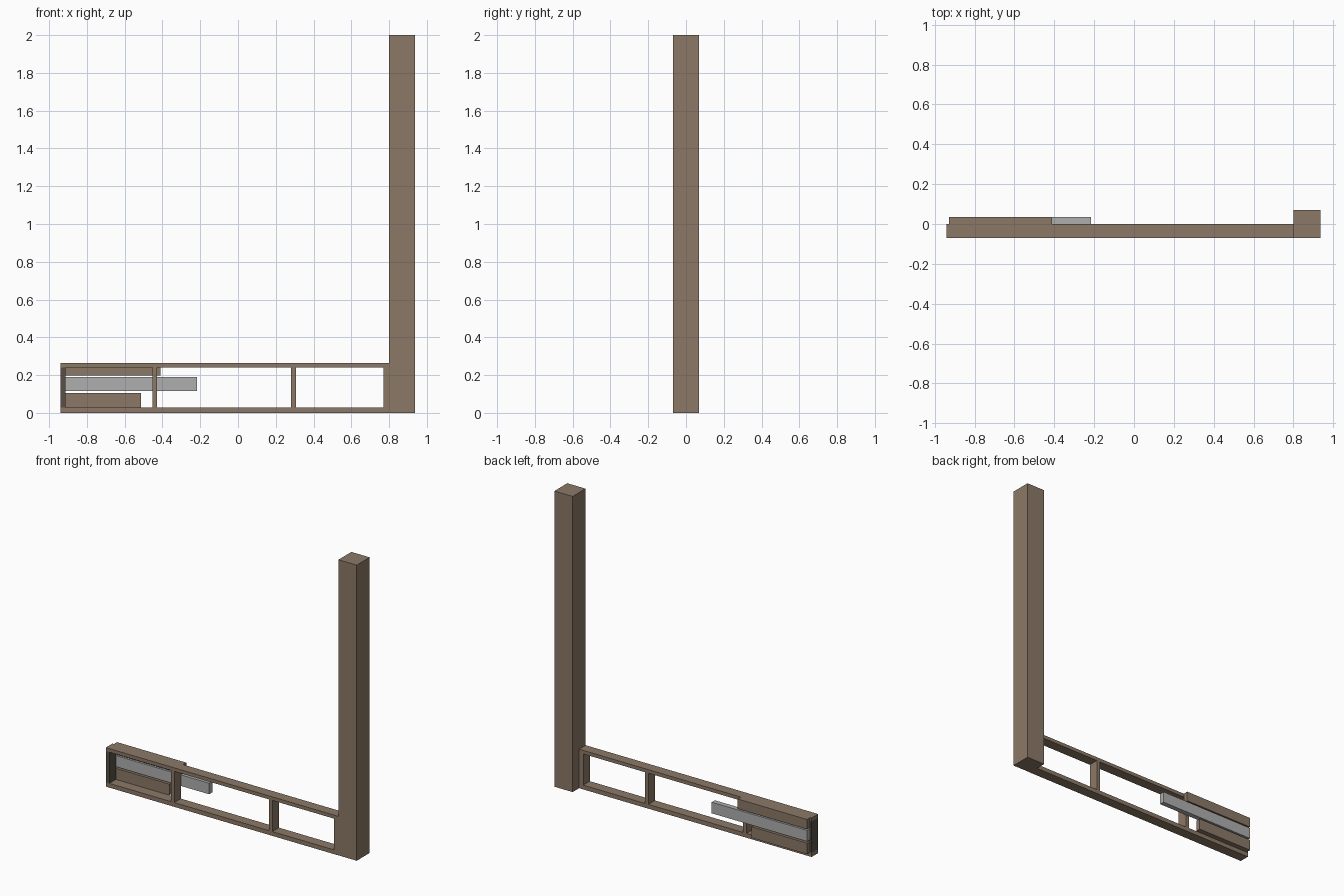
import bpy

if "Cube" in bpy.data.objects:
    bpy.data.objects.remove(bpy.data.objects["Cube"])


def material(name, rgb):
    m = bpy.data.materials.new(name)
    m.diffuse_color = (*rgb, 1.0)
    m.use_nodes = True
    m.node_tree.nodes["Principled BSDF"].inputs["Base Color"].default_value = m.diffuse_color
    return m


WOOD = material("brown_wood", (0.26, 0.19, 0.135))
DARK = material("dark_wood", (0.10, 0.078, 0.062))
METAL = material("grey_metal", (0.43, 0.43, 0.43))


def box(name, x, y, z, mat):
    """Box from (min, max) pairs on each axis."""
    bpy.ops.mesh.primitive_cube_add(
        size=1, location=[(a + b) / 2 for a, b in (x, y, z)])
    ob = bpy.context.object
    ob.name = name
    ob.scale = [b - a for a, b in (x, y, z)]
    bpy.ops.object.transform_apply(location=False, rotation=False, scale=True)
    ob.data.materials.append(mat)
    return ob


FRAME_Y = (-0.07, 0.0)
BOARD_Y = (0.0, 0.034)

# Tall square post
box("post", (0.80, 0.937), (-0.069, 0.069), (0, 2), WOOD)

# Long rails of the low frame
box("bottom_rail", (-0.94, 0.80), FRAME_Y, (0, 0.029), WOOD)
box("top_rail", (-0.94, 0.80), FRAME_Y, (0.24, 0.264), WOOD)

# Uprights between the rails
for i, x in enumerate([(-0.452, -0.428), (0.281, 0.306), (0.769, 0.80)]):
    box(f"upright_{i + 1}", x, FRAME_Y, (0.029, 0.24), WOOD)
box("end_upright", (-0.94, -0.914), FRAME_Y, (0.029, 0.24), DARK)

# Boards on the back that guide the sliding bar
box("upper_guide_board", (-0.929, -0.411), BOARD_Y, (0.198, 0.264), WOOD)
box("lower_guide_board", (-0.929, -0.514), BOARD_Y, (0.029, 0.104), WOOD)

# Grey sliding bar
box("sliding_bar", (-0.929, -0.216), BOARD_Y, (0.115, 0.19), METAL)
